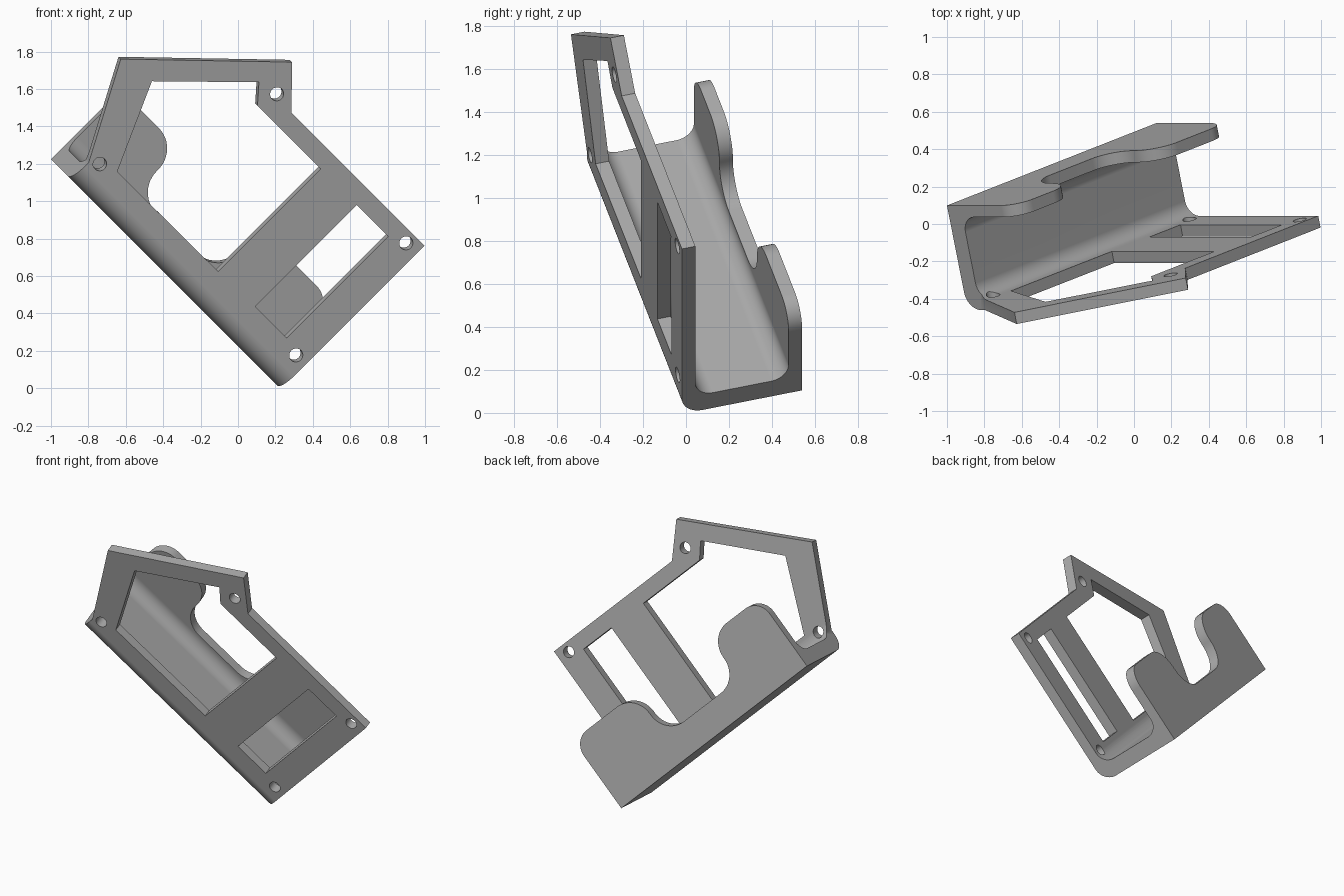
import bpy, bmesh, math
from mathutils import Vector, Matrix

cube = bpy.data.objects.get("Cube")
if cube:
    bpy.data.objects.remove(cube, do_unlink=True)

# Bracket frame: u runs along the channel, v up the plate, w from front to back
LENGTH, DEPTH, WALL, FLOOR = 1.644, 0.58, 0.065, 0.1
U = Vector((-0.681, -0.268, 0.681)).normalized()
V = Vector((1, 0, 1)).normalized()
W = U.cross(V)
FRAME = Matrix((U, V, W)).transposed().to_4x4()
FRAME.translation = (0.23, -0.019, -0.005)

grey = bpy.data.materials.new("plain grey")
grey.use_nodes = True
GREY = (0.4, 0.4, 0.4, 1)
grey.diffuse_color = GREY
grey.node_tree.nodes["Principled BSDF"].inputs["Base Color"].default_value = GREY


def rounded(points, steps=12):
    """Turn (x, y[, radius]) corners into an outline with arcs."""
    out = []
    for i, p in enumerate(points):
        c = Vector(p[:2])
        if len(p) < 3:
            out.append(c)
            continue
        a = (Vector(points[i - 1][:2]) - c).normalized()
        b = (Vector(points[(i + 1) % len(points)][:2]) - c).normalized()
        half = a.angle(b) / 2
        centre = c + (a + b).normalized() * p[2] / math.sin(half)
        start = c + a * p[2] / math.tan(half) - centre
        end = c + b * p[2] / math.tan(half) - centre
        sweep = start.angle_signed(end)
        for k in range(steps + 1):
            # angle_signed is clockwise positive
            out.append(centre + Matrix.Rotation(-sweep * k / steps, 2) @ start)
    return out


def prism(name, outline, low, high, place):
    """Extrude an outline from low to high; place maps (x, y, depth) to (u, v, w)."""
    bm = bmesh.new()
    face = bm.faces.new([bm.verts.new(place(p.x, p.y, low)) for p in outline])
    shift = Vector(place(0, 0, high)) - Vector(place(0, 0, low))
    new = bmesh.ops.extrude_face_region(bm, geom=[face])["geom"]
    bmesh.ops.translate(bm, vec=shift, verts=[g for g in new if isinstance(g, bmesh.types.BMVert)])
    bmesh.ops.recalc_face_normals(bm, faces=bm.faces)
    mesh = bpy.data.meshes.new(name)
    bm.to_mesh(mesh)
    bm.free()
    mesh.transform(FRAME)
    mesh.materials.append(grey)
    obj = bpy.data.objects.new(name, mesh)
    bpy.context.collection.objects.link(obj)
    return obj


def along_channel(v, w, u):
    return (u, v, w)


def through_wall(u, v, w):
    return (u, v, w)


# Channel with a tall front plate and a low back wall
section = [(1.4, 0), (0, 0, 0.1), (0, DEPTH), (0.8, DEPTH), (0.8, DEPTH - WALL),
           (FLOOR, DEPTH - WALL, 0.085), (FLOOR, WALL, 0.085), (1.4, WALL)]
bracket = prism("bracket", rounded(section), 0, 2, along_channel)

cutters = []


def cut(name, points, low=-0.1, high=0.25):
    cutters.append(prism(name, rounded(points), low, high, through_wall))


# Waste around the front plate outline
cut("front_waste", [(LENGTH, -0.1), (LENGTH, 0.13), (1.924, 0.642), (1.24, 1.278),
                    (1.044, 1.085), (-0.1, 1.085), (-0.1, 1.5), (2.1, 1.5), (2.1, -0.1)])

# Waste around the two rounded lobes of the back wall
TOP, DIP = 0.525, 0.195
cut("back_waste", [(LENGTH, -0.1), (LENGTH, TOP, 0.12), (1.2, TOP, 0.16), (1.2, DIP, 0.16),
                   (0.55, DIP, 0.16), (0.55, TOP, 0.16), (0, TOP, 0.12), (0, 0.4),
                   (-0.1, 0.4), (-0.1, 1.5), (2.1, 1.5), (2.1, -0.1)], 0.2, DEPTH + 0.1)

# Window, slot and screw holes in the front plate
cut("window", [(1.715, 0.676), (1.291, 1.077), (1.205, 0.983), (0.708, 0.983),
               (0.708, 0.207), (1.496, 0.203)])
cut("slot", [(0.178, 0.215), (0.425, 0.215), (0.425, 0.983), (0.178, 0.983)])
for u, v in ((1.174, 1.1), (0.082, 1.025), (0.074, 0.185), (1.594, 0.166)):
    ring = [(u + 0.037 * math.cos(a), v + 0.037 * math.sin(a))
            for a in (math.tau * k / 32 for k in range(32))]
    cut("screw_hole", ring)

bpy.ops.object.select_all(action="DESELECT")
bpy.context.view_layer.objects.active = bracket
bracket.select_set(True)
for cutter in cutters:
    mod = bracket.modifiers.new(cutter.name, "BOOLEAN")
    mod.operation, mod.solver, mod.object = "DIFFERENCE", "EXACT", cutter
    bpy.ops.object.modifier_apply(modifier=mod.name)
    bpy.data.objects.remove(cutter, do_unlink=True)

# Smooth bends, crisp edges
bpy.ops.object.shade_smooth_by_angle(angle=math.radians(30))
weighted = bracket.modifiers.new("weighted_normals", "WEIGHTED_NORMAL")
weighted.keep_sharp = True
